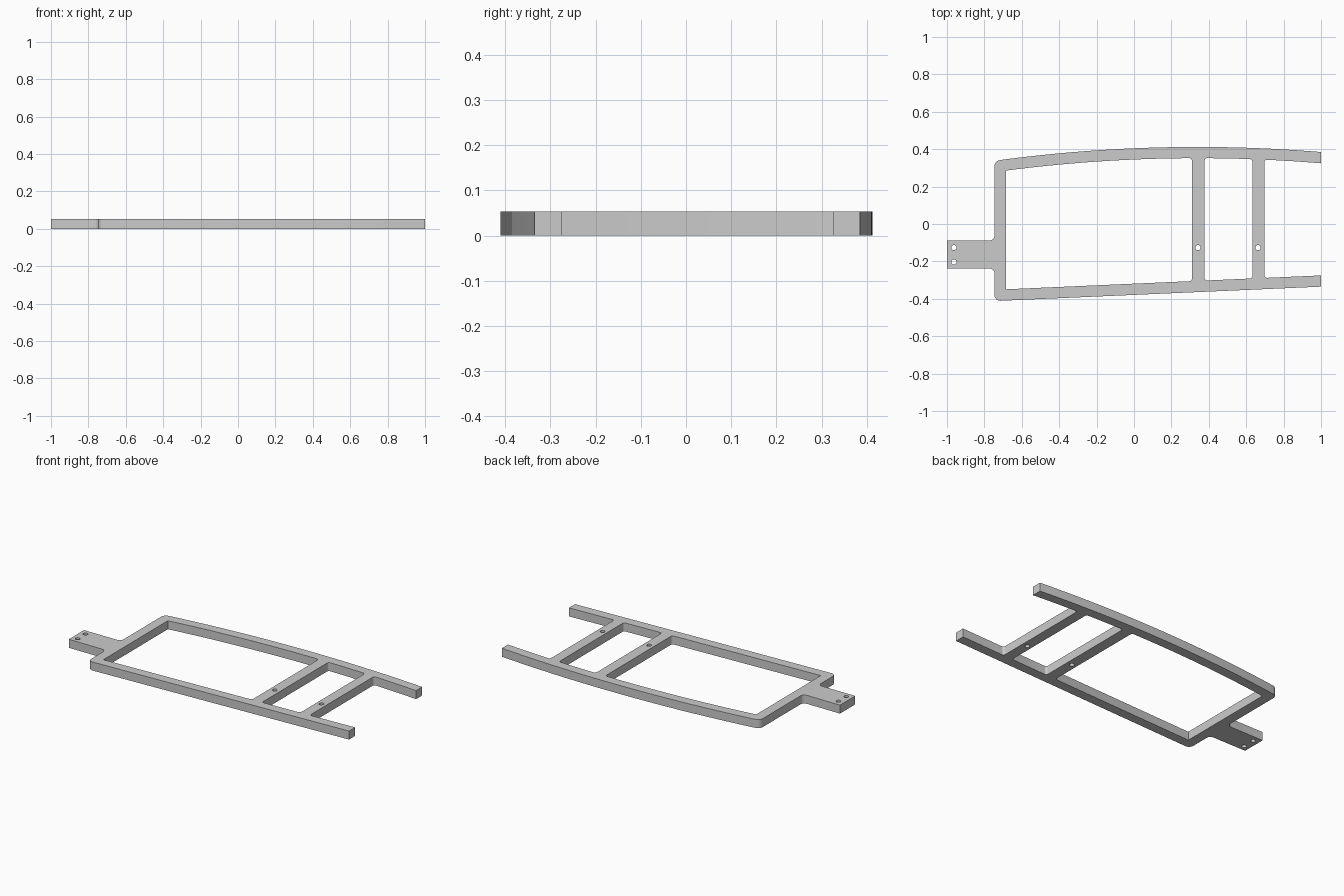
import bpy, bmesh, math
from mathutils import Vector

cube = bpy.data.objects.get("Cube")
if cube:
    bpy.data.objects.remove(cube)

THICK = 0.053   # plate thickness
RAIL = 0.06     # width of the long rails
FILLET = 0.014  # small inside corners at the cross bars


def bowed(x, inset=0.0):
    """Y of the bowed back rail, on a large circle."""
    r = 8.0 - inset
    return 0.412 - 8.0 + math.sqrt(r * r - (x - 0.34) ** 2)


def straight(x, inset=0.0):
    """Y of the slanted front rail."""
    return -0.335 - 0.044 * (1 - x) + inset


def bow_points(x0, x1, n, r0=0.0, r1=0.0, inset=0.0):
    """Points along the bowed rail, with corner radii at both ends."""
    pts = []
    for i in range(n + 1):
        x = x0 + (x1 - x0) * i / n
        pts.append((x, bowed(x, inset), r0 if i == 0 else r1 if i == n else 0.0))
    return pts


def rounded(points, steps=6):
    """Turn (x, y, radius) corners into a loop with filleted corners."""
    out = []
    for i, (x, y, r) in enumerate(points):
        p = Vector((x, y))
        if r == 0:
            out.append(p)
            continue
        a = (Vector(points[i - 1][:2]) - p).normalized()
        b = (Vector(points[(i + 1) % len(points)][:2]) - p).normalized()
        half = a.angle(b) / 2
        centre = p + (a + b).normalized() * r / math.sin(half)
        start = p + a * r / math.tan(half) - centre
        end = p + b * r / math.tan(half) - centre
        for k in range(steps + 1):
            # Swing from start to end at constant radius
            t = k / steps
            sweep = math.pi - 2 * half
            out.append(centre + (start * math.sin((1 - t) * sweep)
                                 + end * math.sin(t * sweep)) / math.sin(sweep))
    return out


def window(x0, x1, n, left_r):
    """Opening between the two rails."""
    return rounded([(x0, straight(x0, RAIL), left_r), (x1, straight(x1, RAIL), FILLET)]
                   + bow_points(x1, x0, n, FILLET, left_r, RAIL))


def hole(x, y, r=0.0138, n=24):
    return [Vector((x + r * math.cos(t), y + r * math.sin(t)))
            for t in (2 * math.pi * k / n for k in range(n))]


# Outer outline: rails, open end, rear bar and mounting tab
LEFT, BAR_END = -0.746, 0.697
outline = rounded(
    [(1, straight(1), 0), (1, straight(1, RAIL), 0),
     (BAR_END, straight(BAR_END, RAIL), FILLET)]
    + bow_points(BAR_END, 1, 6, FILLET, 0, RAIL)
    + bow_points(1, LEFT, 30, 0, 0.035)
    + [(LEFT, -0.088, 0.026), (-1, -0.088, 0), (-1, -0.238, 0),
       (LEFT, -0.238, 0.026), (LEFT, straight(LEFT), 0.03)])

loops = [outline, window(-0.684, 0.31, 18, 0), window(0.377, 0.633, 5, FILLET),
         hole(-0.963, -0.126), hole(-0.963, -0.203),
         hole(0.342, -0.126), hole(0.663, -0.126)]

# Fill the outline around its openings, then extrude to thickness
bm = bmesh.new()
edges = []
for loop in loops:
    vs = [bm.verts.new((p.x, p.y, 0)) for p in loop]
    edges += [bm.edges.new((v, vs[(i + 1) % len(vs)])) for i, v in enumerate(vs)]
bmesh.ops.triangle_fill(bm, use_beauty=True, use_dissolve=False, edges=edges)
ext = bmesh.ops.extrude_face_region(bm, geom=bm.faces[:], use_keep_orig=True)
top = [g for g in ext["geom"] if isinstance(g, bmesh.types.BMVert)]
bmesh.ops.translate(bm, verts=top, vec=(0, 0, THICK))
bmesh.ops.recalc_face_normals(bm, faces=bm.faces[:])

mesh = bpy.data.meshes.new("frame_plate")
bm.to_mesh(mesh)
bm.free()
frame = bpy.data.objects.new("frame_plate", mesh)
bpy.context.collection.objects.link(frame)

# Plain grey finish
grey = bpy.data.materials.new("plain_grey")
grey.use_nodes = True
colour = (0.6, 0.6, 0.6, 1)
grey.diffuse_color = colour
grey.node_tree.nodes["Principled BSDF"].inputs["Base Color"].default_value = colour
mesh.materials.append(grey)

bpy.ops.object.select_all(action="DESELECT")
frame.select_set(True)
bpy.context.view_layer.objects.active = frame
bpy.ops.object.shade_smooth_by_angle(angle=math.radians(30))
